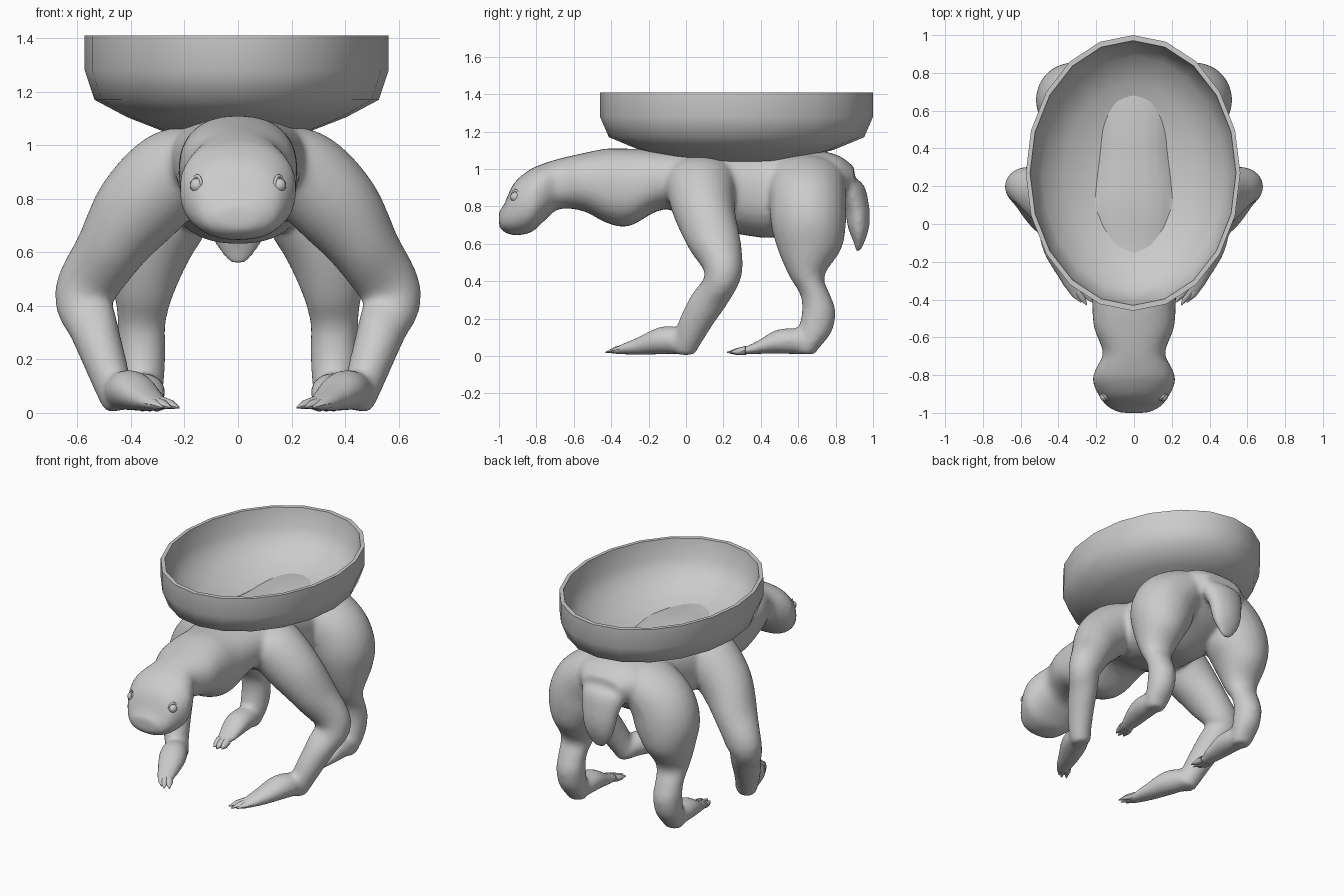
import bpy, bmesh, math
from mathutils import Vector

cube = bpy.data.objects.get("Cube")
if cube:
    bpy.data.objects.remove(cube)

# Single matte grey for everything
grey = bpy.data.materials.new("plain grey")
grey.use_nodes = True
colour = (0.6, 0.6, 0.6, 1)
grey.diffuse_color = colour
grey.node_tree.nodes["Principled BSDF"].inputs["Base Color"].default_value = colour

X_AXIS = Vector((1, 0, 0))
Y_AXIS = Vector((0, 1, 0))
Z_AXIS = Vector((0, 0, 1))


def make_object(name, bm):
    """Turn a bmesh into a linked object with the grey material."""
    bmesh.ops.recalc_face_normals(bm, faces=bm.faces[:])
    mesh = bpy.data.meshes.new(name)
    bm.to_mesh(mesh)
    bm.free()
    mesh.materials.append(grey)
    obj = bpy.data.objects.new(name, mesh)
    bpy.context.collection.objects.link(obj)
    return obj


def shade(obj, degrees):
    bpy.ops.object.select_all(action='DESELECT')
    obj.select_set(True)
    bpy.context.view_layer.objects.active = obj
    bpy.ops.object.shade_smooth_by_angle(angle=math.radians(degrees))


def refine(rings, steps=4):
    """Add in-between rings on a smooth curve through the given ones."""
    result = []
    last = len(rings) - 1
    for i in range(last):
        group = zip(rings[max(i - 1, 0)], rings[i], rings[i + 1], rings[min(i + 2, last)])
        group = list(group)
        for step in range(steps):
            t = step / steps
            result.append([b + t * (c - a) / 2
                           + t * t * (a - 2.5 * b + 2 * c - d / 2)
                           + t ** 3 * (1.5 * (b - c) + (d - a) / 2)
                           for a, b, c, d in group])
    return result + [rings[last]]


def loft(bm, rings, depth_axis, mirror=1, sides=16, power=1.0, width_axis=None):
    """Skin oval rings (x, y, z, half width, half depth) along a path."""
    centres = [Vector((r[0] * mirror, r[1], r[2])) for r in rings]
    loops = []
    for i, ring in enumerate(rings):
        before = centres[max(i - 1, 0)]
        after = centres[min(i + 1, len(rings) - 1)]
        across = width_axis or (after - before).cross(depth_axis).normalized()
        loop = []
        for k in range(sides):
            angle = math.tau * k / sides
            c, s = math.cos(angle), math.sin(angle)
            u = math.copysign(abs(c) ** power, c) * ring[3]
            v = math.copysign(abs(s) ** power, s) * ring[4]
            loop.append(bm.verts.new(centres[i] + across * u + depth_axis * v))
        loops.append(loop)
    for low, high in zip(loops, loops[1:]):
        for k in range(sides):
            n = (k + 1) % sides
            bm.faces.new((low[k], low[n], high[n], high[k]))
    bm.faces.new(loops[0])
    bm.faces.new(loops[-1])


# Head, neck and torso: y, centre z, half width, half height
torso = [
    (-1, .735, .07, .045), (-.975, .735, .13, .07), (-.92, .785, .18, .14),
    (-.83, .83, .22, .17), (-.76, .875, .2, .155), (-.68, .92, .165, .135),
    (-.55, .93, .212, .155), (-.42, .91, .222, .2), (-.3, .902, .225, .207),
    (-.11, .945, .25, .16), (.1, .905, .29, .21), (.35, .875, .265, .235),
    (.5, .875, .265, .235), (.7, .92, .26, .18), (.82, .95, .23, .12),
    (.9, .95, .14, .06)]
tail = [
    (0, .72, .97, .19, .09), (0, .84, .93, .17, .1), (0, .91, .8, .13, .07),
    (0, .922, .69, .11, .058), (0, .925, .61, .075, .03), (0, .92, .56, .03, .012)]
front_leg = [
    (.06, .09, .93, .14, .23), (.17, .085, .92, .155, .215), (.26, .08, .88, .17, .185),
    (.38, .1, .755, .163, .165), (.485, .15, .6, .128, .145),
    (.575, .2, .44, .113, .1), (.537, .13, .31, .092, .11),
    (.49, .05, .17, .078, .095), (.45, 0, .05, .065, .07),
    (.44, 0, .01, .05, .05)]
front_foot = [
    (.45, .02, .07, .065, .06), (.42, -.07, .085, .08, .075),
    (.385, -.15, .08, .085, .072), (.345, -.245, .055, .07, .05),
    (.31, -.33, .038, .055, .03), (.28, -.38, .025, .04, .018)]
hind_leg = [
    (.08, .64, .94, .12, .21), (.18, .645, .92, .16, .21), (.28, .65, .82, .2, .205),
    (.325, .655, .7, .2, .2), (.345, .66, .57, .155, .17),
    (.355, .645, .43, .108, .095), (.36, .69, .33, .09, .08),
    (.36, .71, .24, .09, .09), (.36, .69, .13, .085, .09),
    (.36, .65, .04, .07, .06), (.36, .64, .01, .05, .05)]
hind_foot = [
    (.36, .66, .075, .07, .065), (.355, .56, .08, .08, .07),
    (.35, .475, .075, .08, .062), (.34, .38, .045, .065, .035),
    (.335, .32, .03, .05, .022), (.33, .28, .025, .04, .016)]

# Creature skin: overlapping limbs fused into one smooth surface
skin = bmesh.new()
spine = [(0, y, z, w, h) for y, z, w, h in torso]
loft(skin, refine(spine), Z_AXIS, sides=28, power=.86)
loft(skin, refine(tail), Y_AXIS)
for side in (1, -1):
    for leg, foot in ((front_leg, front_foot), (hind_leg, hind_foot)):
        loft(skin, refine(leg), Y_AXIS, side, sides=24)
        loft(skin, refine(foot), Z_AXIS, side, sides=24)
body = make_object("creature_body", skin)
fuse = body.modifiers.new("fuse", 'REMESH')
fuse.mode = 'VOXEL'
fuse.voxel_size = .014
fuse.use_smooth_shade = True
soften = body.modifiers.new("soften", 'SMOOTH')
soften.factor = .5
soften.iterations = 12

# Claws, three fanned toes on each foot
for side, label in ((1, "left"), (-1, "right")):
    for foot, rings, lean in (("front", front_foot, -.06), ("hind", hind_foot, -.02)):
        x, y, z = rings[-2][:3]
        claws = bmesh.new()
        for spread in (-1, 0, 1):
            root = x + spread * .026
            tip = x + lean + spread * .03
            reach = y - .1 + abs(spread) * .015
            loft(claws, [(root, y, z, .026, .024),
                         ((root + tip) / 2, (y + reach) / 2, z - .006, .022, .018),
                         (tip, reach, .02, .003, .003)], Z_AXIS, side, sides=8)
        shade(make_object(f"{label}_{foot}_claws", claws), 50)

# Eyes with raised lids
for side, label in ((1, "left"), (-1, "right")):
    place = (side * .153, -.912, .85)
    bpy.ops.mesh.primitive_uv_sphere_add(segments=16, ring_count=10, radius=.027, location=place)
    eye = bpy.context.object
    eye.name = f"{label}_eye"
    eye.data.materials.append(grey)
    shade(eye, 60)
    bpy.ops.mesh.primitive_torus_add(major_segments=20, minor_segments=8, major_radius=.028,
                                     minor_radius=.006, location=place,
                                     rotation=(0, math.pi / 2, -side * math.radians(40)))
    lid = bpy.context.object
    lid.name = f"{label}_eyelid"
    lid.scale = (1.25, .9, 1)
    lid.data.materials.append(grey)
    shade(lid, 60)

# Oval bowl: closed profile of (scale, z), outside then inside
profile = [
    (.2, 1.022), (.45, 1.045), (.72, 1.105), (.935, 1.17), (1, 1.28), (1, 1.41),
    (.96, 1.41), (.93, 1.29), (.85, 1.2), (.65, 1.12), (.42, 1.07), (.2, 1.045)]
bowl = bmesh.new()
loft(bowl, [(-.005, .27, z, .568 * s, .73 * s) for s, z in profile], Y_AXIS,
     sides=20, width_axis=X_AXIS)
shade(make_object("oval_bowl", bowl), 60)
